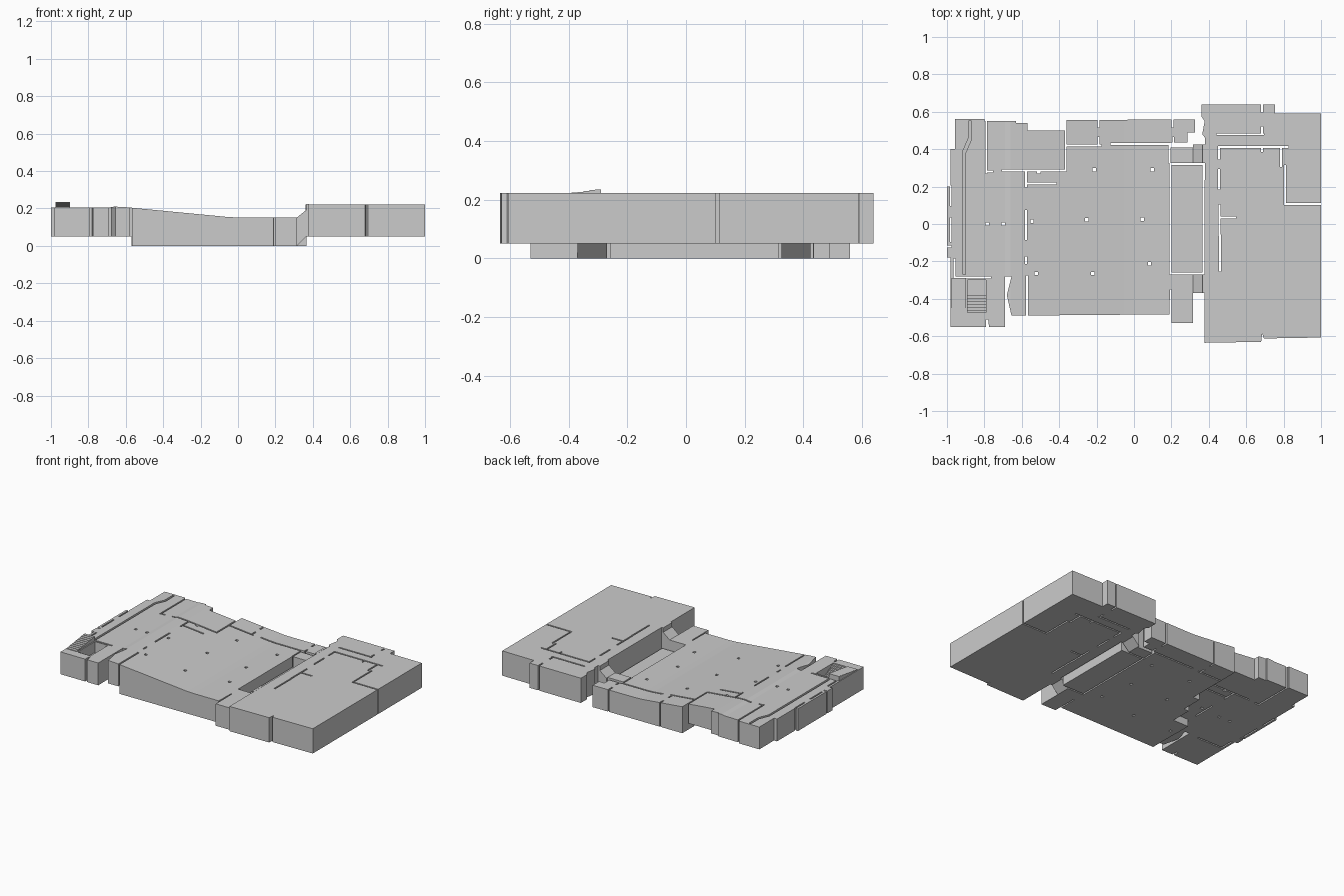
import bpy, bmesh


def new_object(name, bm):
    bmesh.ops.recalc_face_normals(bm, faces=bm.faces)
    me = bpy.data.meshes.new(name)
    bm.to_mesh(me)
    bm.free()
    ob = bpy.data.objects.new(name, me)
    bpy.context.collection.objects.link(ob)
    return ob


def add_prism(bm, pts, direction):
    vs = [bm.verts.new(p) for p in pts]
    f = bm.faces.new(vs)
    r = bmesh.ops.extrude_face_region(bm, geom=[f])
    new = [v for v in r["geom"] if isinstance(v, bmesh.types.BMVert)]
    bmesh.ops.translate(bm, verts=new, vec=direction)


def plan(name, pts, z0, z1):
    bm = bmesh.new()
    add_prism(bm, [(x, y, z0) for x, y in pts], (0, 0, z1 - z0))
    return new_object(name, bm)


def section(name, pts, y0, y1):
    bm = bmesh.new()
    add_prism(bm, [(x, y0, z) for x, z in pts], (0, y1 - y0, 0))
    return new_object(name, bm)


def boxes(name, items):
    """items: x0, x1, y0, y1, z0, z1"""
    bm = bmesh.new()
    for x0, x1, y0, y1, z0, z1 in items:
        add_prism(bm, [(x0, y0, z0), (x1, y0, z0), (x1, y1, z0), (x0, y1, z0)],
                  (0, 0, z1 - z0))
    return new_object(name, bm)


def boolean(ob, cutter, op):
    cutter.hide_render = True
    m = ob.modifiers.new("cut", 'BOOLEAN')
    m.operation, m.object, m.solver, m.use_self = op, cutter, 'EXACT', True
    dg = bpy.context.evaluated_depsgraph_get()
    me = bpy.data.meshes.new_from_object(ob.evaluated_get(dg))
    ob.modifiers.clear()
    ob.data = me
    bpy.data.objects.remove(cutter)


def wall(x0, y0, x1, y1, t=0.01):
    """Full-height slot following a straight wall line"""
    h = t / 2
    return (x0 - h, x1 + h, y0 - h, y1 + h, -0.1, 0.4)


# Hall and left wing: floor outline clipped by the sloping long section
hall = plan("sloped_hall", [
    (-0.98, -0.55), (-0.79, -0.55), (-0.79, -0.51), (-0.78, -0.51), (-0.775, -0.55),
    (-0.69, -0.55), (-0.69, -0.28), (-0.655, -0.28), (-0.68, -0.38), (-0.655, -0.49),
    (0.19, -0.483), (0.192, -0.35), (0.20, -0.35), (0.20, -0.53), (0.315, -0.53),
    (0.315, -0.27), (0.19, -0.27), (0.19, 0.325), (0.315, 0.325), (0.315, 0.43),
    (0.285, 0.43), (0.285, 0.49), (0.325, 0.49), (0.325, 0.56), (-0.36, 0.555),
    (-0.36, 0.50), (-0.57, 0.50), (-0.57, 0.54), (-0.63, 0.54), (-0.63, 0.55),
    (-0.79, 0.552), (-0.80, 0.552), (-0.80, 0.562), (-0.957, 0.562), (-0.957, 0.40),
    (-0.98, 0.40), (-0.98, 0.20), (-1.0, 0.20), (-1.0, -0.18), (-0.98, -0.18)], -0.1, 0.4)
boolean(hall, section("hall_section", [
    (-1.1, 0.05), (-0.57, 0.05), (-0.57, 0), (0.5, 0), (0.5, 0.152), (0.0, 0.152),
    (-0.05, 0.154), (-0.3, 0.178), (-0.6, 0.207), (-0.66, 0.21), (-0.69, 0.205),
    (-1.1, 0.205)], -1, 1), 'INTERSECT')

# Raised underside by the rear left rooms
boolean(hall, plan("underside_cutter", [
    (-0.7, -0.15), (-0.45, -0.15), (-0.45, 0.0), (-0.41, 0.0), (-0.41, 0.15),
    (-0.36, 0.15), (-0.36, 0.7), (-0.7, 0.7)], -0.1, 0.05), 'DIFFERENCE')

# Wall slots, column holes and stairwell
slots = [wall(*w) for w in [
    (-0.36, 0.42, -0.18, 0.42), (-0.365, 0.29, -0.365, 0.51), (-0.70, 0.287, -0.365, 0.287),
    (-0.79, 0.275, -0.79, 0.60), (-0.785, 0.28, -0.76, 0.28), (-0.12, 0.428, 0.20, 0.428),
    (-0.19, 0.43, -0.19, 0.46), (-0.19, 0.52, -0.19, 0.60), (0.19, 0.33, 0.19, 0.425),
    (0.20, 0.415, 0.33, 0.43), (0.21, 0.43, 0.21, 0.46), (0.205, 0.52, 0.205, 0.6),
    (-0.578, 0.20, -0.578, 0.287), (-0.57, 0.217, -0.42, 0.217), (-0.578, -0.08, -0.578, 0.07),
    (-0.578, -0.21, -0.578, -0.18), (-0.573, -0.55, -0.573, -0.28), (-0.955, -0.287, -0.77, -0.287),
    (-0.96, -0.287, -0.96, -0.19), (-1.0, -0.12, -0.98, -0.12), (-0.98, -0.09, -0.98, 0.03),
    (-0.98, 0.10, -0.98, 0.20)]]
columns = [wall(x, y, x, y, 0.018) for x, y in [
    (-0.785, 0), (-0.70, 0), (-0.545, 0.015), (-0.252, 0.023), (0.045, 0.025),
    (0.097, 0.29), (-0.212, 0.29), (-0.51, 0.278), (-0.523, -0.265), (-0.22, -0.265),
    (0.083, -0.212)]]
boolean(hall, boxes("hall_cutters", slots + columns), 'DIFFERENCE')
boolean(hall, boxes("stairwell_cutter", [(-0.89, -0.79, -0.49, -0.30, 0.13, 0.4)]), 'DIFFERENCE')

# Shallow recess beside the left edge
boolean(hall, plan("recess_cutter", [
    (-0.915, -0.27), (-0.90, -0.27), (-0.90, 0.38), (-0.87, 0.45), (-0.87, 0.55),
    (-0.885, 0.55), (-0.885, 0.46), (-0.915, 0.39)], 0.185, 0.4), 'DIFFERENCE')

# Stairs: upper flight rises to the rear, lower flight drops to the rear
n, d = 10, 0.02
boxes("upper_stairs", [(-0.975, -0.897, -0.49 + i * d, -0.49 + (i + 1) * d, 0.19,
                        0.207 + 0.0028 * (i + 1)) for i in range(n)])
d = 0.11 / 7
boxes("lower_stairs", [(-0.89, -0.79, -0.49 + i * d, -0.49 + (i + 1) * d, 0.12,
                        0.197 - 0.009 * i) for i in range(7)])

# Sunken middle bay
boxes("sunken_bay", [(0.20, 0.365, -0.26, 0.315, 0, 0.085)])

# Sloping links between hall and right wing
for name, y0, y1 in [("front_link", -0.37, -0.27), ("rear_link", 0.325, 0.425)]:
    section(name, [(0.315, 0), (0.365, 0.05), (0.38, 0.05), (0.38, 0.223),
                   (0.365, 0.223), (0.365, 0.192), (0.315, 0.152)], y0, y1)

# Right wing
wing = plan("right_wing", [
    (0.378, -0.635), (0.68, -0.63), (0.685, -0.585), (0.695, -0.612), (1.0, -0.607),
    (1.0, 0.59), (0.755, 0.592), (0.755, 0.64), (0.36, 0.64), (0.36, 0.575),
    (0.378, 0.55), (0.365, 0.48), (0.38, 0.46), (0.378, 0.2)], 0.05, 0.222)
boolean(wing, boxes("wing_cutters", [wall(*w) for w in [
    (0.445, 0.48, 0.69, 0.48), (0.685, 0.48, 0.685, 0.515), (0.685, 0.60, 0.685, 0.66),
    (0.455, 0.412, 0.82, 0.412), (0.685, 0.39, 0.685, 0.412), (0.785, 0.31, 0.785, 0.412),
    (0.808, 0.11, 0.808, 0.31), (0.808, 0.107, 0.995, 0.107), (0.455, 0.19, 0.455, 0.29),
    (0.455, 0.35, 0.455, 0.412), (0.458, -0.06, 0.458, 0.10), (0.46, -0.25, 0.46, -0.06),
    (0.46, 0.035, 0.54, 0.035)]]), 'DIFFERENCE')
